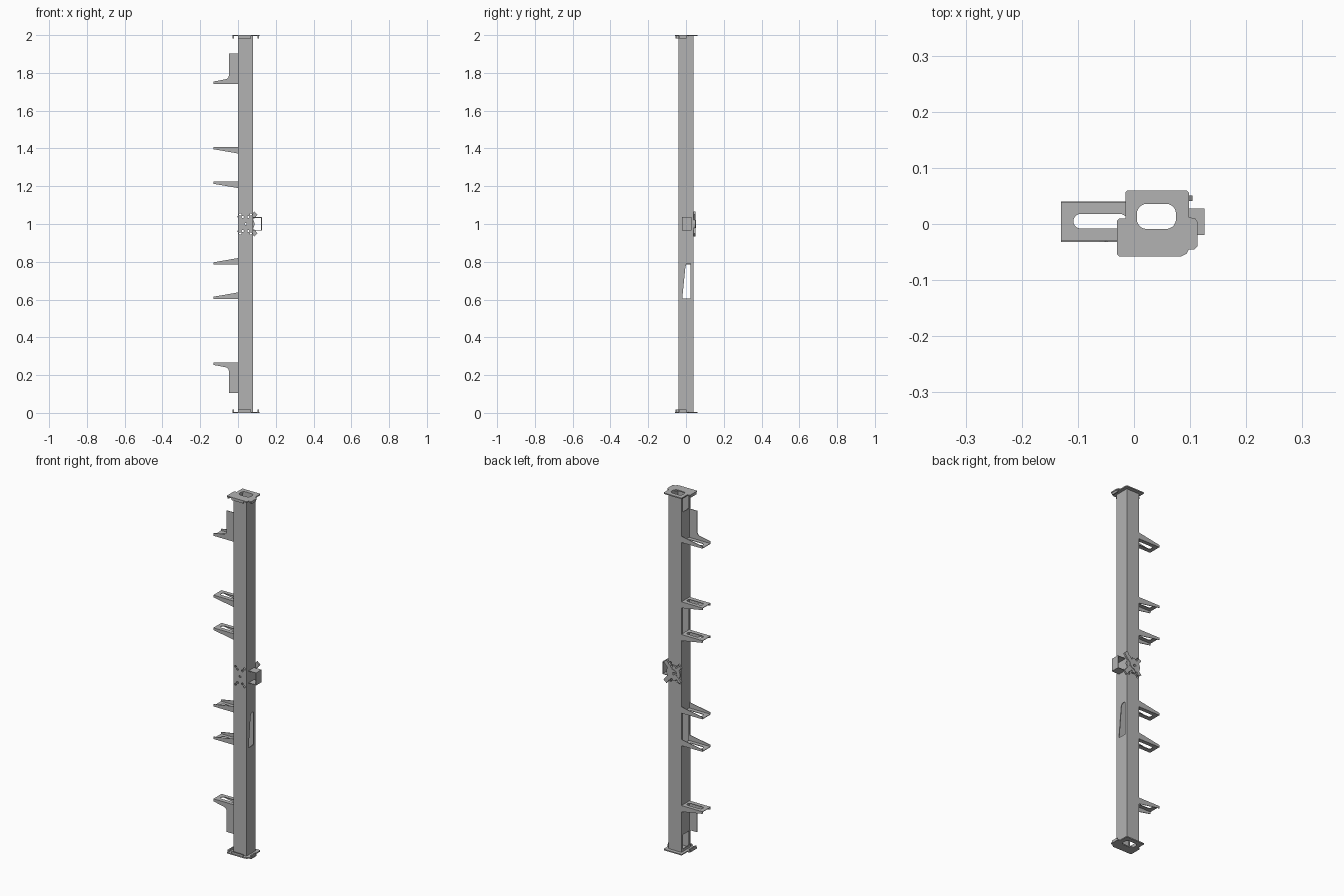
import bpy, bmesh, math
from mathutils import Vector

cube = bpy.data.objects.get("Cube")
if cube:
    bpy.data.objects.remove(cube)

steel = bpy.data.materials.new("plain grey steel")
steel.use_nodes = True
GREY = (0.45, 0.45, 0.45, 1)
steel.diffuse_color = GREY
steel.node_tree.nodes["Principled BSDF"].inputs["Base Color"].default_value = GREY


def prism(name, outline, axis, lo, hi):
    """Extrude a 2D outline along x, y or z; outline uses the other two axes in order."""
    def place(p, d):
        v = list(p)
        v.insert("xyz".index(axis), d)
        return Vector(v)
    bm = bmesh.new()
    a = [bm.verts.new(place(p, lo)) for p in outline]
    b = [bm.verts.new(place(p, hi)) for p in outline]
    bm.faces.new(a)
    bm.faces.new(b[::-1])
    n = len(a)
    for i in range(n):
        j = (i + 1) % n
        bm.faces.new((a[i], b[i], b[j], a[j]))
    bmesh.ops.recalc_face_normals(bm, faces=bm.faces)
    mesh = bpy.data.meshes.new(name)
    bm.to_mesh(mesh)
    bm.free()
    mesh.materials.append(steel)
    ob = bpy.data.objects.new(name, mesh)
    bpy.context.scene.collection.objects.link(ob)
    return ob


def rect(x0, x1, y0, y1):
    return [(x0, y0), (x1, y0), (x1, y1), (x0, y1)]


def rounded(x0, x1, y0, y1, r, steps=5):
    pts = []
    corners = [(x1 - r, y1 - r), (x0 + r, y1 - r), (x0 + r, y0 + r), (x1 - r, y0 + r)]
    for k, (cx, cy) in enumerate(corners):
        for s in range(steps + 1):
            t = math.pi / 2 * (k + s / steps)
            pts.append((cx + r * math.cos(t), cy + r * math.sin(t)))
    return pts


def circle(cx, cy, r, n=16):
    return [(cx + r * math.cos(2 * math.pi * i / n),
             cy + r * math.sin(2 * math.pi * i / n)) for i in range(n)]


def cut(ob, cutters, operation="DIFFERENCE"):
    """Apply a boolean for each cutter, then remove the cutters."""
    for c in cutters:
        m = ob.modifiers.new("cut", "BOOLEAN")
        m.operation, m.object, m.solver = operation, c, "EXACT"
    graph = bpy.context.evaluated_depsgraph_get()
    mesh = bpy.data.meshes.new_from_object(ob.evaluated_get(graph))
    ob.modifiers.clear()
    ob.data = mesh
    for c in cutters:
        bpy.data.objects.remove(c)


def bolt_holes():
    spots = [(0.04, 1.0)]
    for sx in (-1, 1):
        for sz in (-1, 1):
            spots += [(0.04 + sx * d, 1 + sz * (d + 0.022)) for d in (0.015, 0.028)]
    return [prism("hole_cutter", circle(x, z, 0.006, 12), "y", -0.1, 0.1) for x, z in spots]


# Hollow square post with windows on the bracket side and a tapered slot opposite
post = prism("post", rect(0, 0.08, -0.04, 0.04), "z", 0.005, 1.995)
cutters = [prism("core", rect(0.004, 0.076, -0.036, 0.036), "z", -0.1, 2.1)]
for z0, z1 in ((0.02, 0.1), (0.605, 0.785), (1.225, 1.38), (1.905, 1.98)):
    cutters.append(prism("window", rect(-0.03, 0.028, z0, z1), "x", -0.02, 0.02))
taper = [(-0.02, 0.605), (0.025, 0.605), (0.025, 0.79), (0.004, 0.79), (-0.003, 0.775)]
cutters.append(prism("slot", taper, "x", 0.06, 0.1))
cut(post, cutters + bolt_holes())

# End plates with oblong opening and small folded lips
plate = [(-0.015, 0.057), (-0.012, 0.06), (0.094, 0.06), (0.098, 0.056), (0.098, 0.012),
         (0.109, 0.01), (0.113, 0.004), (0.113, -0.04), (0.108, -0.045), (0.098, -0.045),
         (0.094, -0.053), (0.084, -0.058), (-0.026, -0.058), (-0.03, -0.054),
         (-0.03, 0.006), (-0.026, 0.01), (-0.015, 0.01)]
for label, z, s in (("bottom", 0, 1), ("top", 2, -1)):
    end = prism(label + "_end_plate", plate, "z", *sorted((z, z + s * 0.006)))
    cut(end, [prism("opening", rounded(0.005, 0.075, -0.009, 0.036, 0.018), "z", z - 0.1, z + 0.1)])
    lip_z = sorted((z + s * 0.005, z + s * 0.017))
    prism(label + "_right_lip", rect(-0.029, -0.022, -0.05, 0.004), "z", *lip_z)
    prism(label + "_left_lip", rect(0.103, 0.11, -0.038, 0.002), "z", *lip_z)
    prism(label + "_front_lip", rect(0.0, 0.07, -0.056, -0.051), "z", *lip_z)


# Slotted shelf brackets: flat tray, two sloped flanges, some with a tall front web
def bracket(name, z, s, tall):
    tray = prism(name + "_tray", rect(-0.13, 0.002, -0.032, 0.04), "z",
                 *sorted((z, z + s * 0.003)))
    cut(tray, [prism("slot", rounded(-0.108, -0.012, -0.008, 0.018, 0.0129), "z",
                     z - 0.1, z + 0.1)])
    low = [(-0.13, 0), (0.002, 0), (0.002, 0.035), (-0.13, 0.012)]
    web = [(-0.13, 0), (0.002, 0), (0.002, 0.163), (-0.048, 0.163), (-0.048, 0.045),
           (-0.052, 0.034), (-0.062, 0.027), (-0.13, 0.014)]
    for side, y, shape in (("back", 0.037, low), ("front", -0.032, web if tall else low)):
        prism(name + "_" + side + "_flange", [(x, z + s * h) for x, h in shape],
              "y", y, y + 0.003)


levels = [(0.268, -1, True), (0.603, 1, False), (0.785, 1, False),
          (1.225, -1, False), (1.408, -1, False), (1.74, 1, True)]
for i, (z, s, tall) in enumerate(levels):
    bracket("bracket_%d" % (i + 1), z, s, tall)

# Round mounting plate with diagonal arms on the back
mount = prism("mounting_plate", circle(0.045, 1.0, 0.042, 32), "y", 0.04, 0.049)
arms = []
for sz in (-1, 1):
    for sx, reach in ((1, 0.076), (-1, 0.062)):
        d = Vector((sx, sz * 1.15)).normalized()
        n = Vector((-d.y, d.x)) * 0.012
        c = Vector((0.045, 1.0))
        pts = [c + d * 0.02 + n, c + d * reach + n, c + d * reach - n, c + d * 0.02 - n]
        arms.append(prism("arm", [tuple(p) for p in pts], "y", 0.041, 0.0505))
cut(mount, arms, "UNION")
cut(mount, bolt_holes())
hub = prism("mount_hub", circle(0.045, 1.0, 0.022, 24), "y", 0.045, 0.053)
cut(hub, [prism("bore", circle(0.04, 1.0, 0.008), "y", 0, 0.1)])

# Open strap box on the left side
strap = prism("side_strap", rect(0.08, 0.126, 0.966, 1.036), "y", -0.02, 0.028)
cut(strap, [prism("inside", rect(0.07, 0.123, 0.969, 1.033), "y", -0.1, 0.1)])
